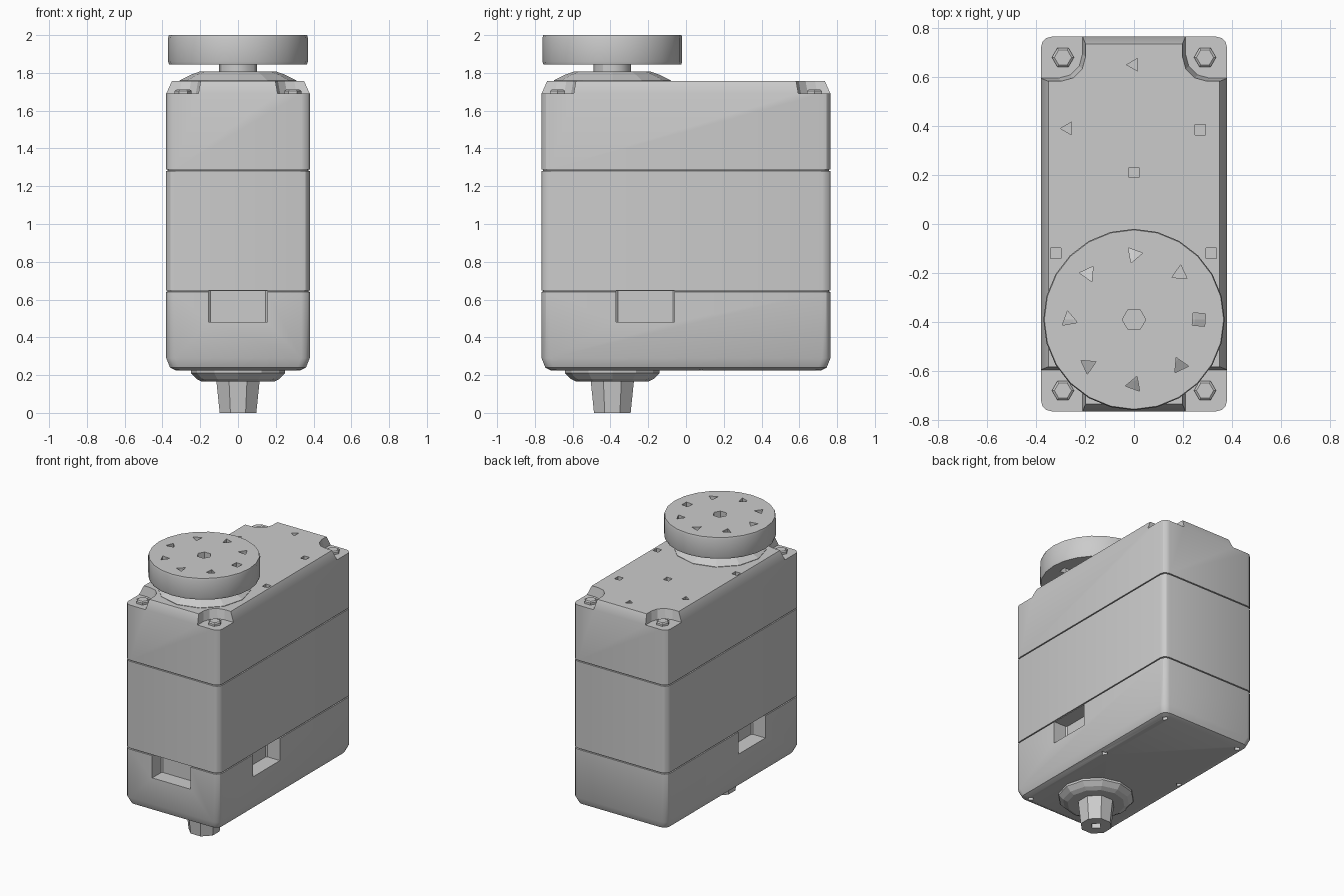
import bpy, bmesh, math
from mathutils import Vector

cube = bpy.data.objects.get("Cube")
if cube:
    bpy.data.objects.remove(cube, do_unlink=True)

grey = bpy.data.materials.new("plain grey")
grey.use_nodes = True
COLOR = (0.6, 0.6, 0.6, 1)
grey.diffuse_color = COLOR
grey.node_tree.nodes["Principled BSDF"].inputs["Base Color"].default_value = COLOR
AXIS_Y = -0.39  # output shaft position


def loft(bm, rings):
    """Skin a stack of closed point rings and cap both ends."""
    loops = [[bm.verts.new(p) for p in ring] for ring in rings]
    for a, b in zip(loops, loops[1:]):
        for i in range(len(a)):
            j = (i + 1) % len(a)
            bm.faces.new((a[i], a[j], b[j], b[i]))
    bm.faces.new(loops[0][::-1])
    bm.faces.new(loops[-1])


def rounded_rect(cx, cy, hx, hy, r, z, seg=3):
    pts = []
    for k, (sx, sy) in enumerate(((1, 1), (-1, 1), (-1, -1), (1, -1))):
        for s in range(seg + 1):
            a = math.pi / 2 * (k + s / seg)
            pts.append(Vector((cx + sx * (hx - r) + r * math.cos(a),
                               cy + sy * (hy - r) + r * math.sin(a), z)))
    return pts


def circle(cx, cy, r, z, n, turn=0):
    return [Vector((cx + r * math.cos(turn + math.tau * i / n),
                    cy + r * math.sin(turn + math.tau * i / n), z)) for i in range(n)]


def lathe(bm, cx, cy, profile, n, turn=0):
    loft(bm, [circle(cx, cy, r, z, n, turn) for r, z in profile])


def finish(name, bm, smooth=True):
    mesh = bpy.data.meshes.new(name)
    bmesh.ops.recalc_face_normals(bm, faces=bm.faces)
    bm.to_mesh(mesh)
    bm.free()
    mesh.materials.append(grey)
    ob = bpy.data.objects.new(name, mesh)
    bpy.context.collection.objects.link(ob)
    if smooth:
        activate(ob)
        bpy.ops.object.shade_smooth_by_angle(angle=math.radians(30))
    return ob


def activate(ob):
    bpy.ops.object.select_all(action="DESELECT")
    ob.select_set(True)
    bpy.context.view_layer.objects.active = ob


def carve(ob, bm):
    """Subtract the cutter mesh from ob, then discard the cutter."""
    cutter = finish("cutter", bm, smooth=False)
    cutter.hide_render = True
    activate(ob)
    mod = ob.modifiers.new("carve", "BOOLEAN")
    mod.operation = "DIFFERENCE"
    mod.solver = "EXACT"
    mod.object = cutter
    bpy.ops.object.modifier_apply(modifier=mod.name)
    bpy.data.objects.remove(cutter, do_unlink=True)


# Case, with two shallow seams around it
section = [(0.05, 0.225), (0.02, 0.24), (0, 0.29)]
for seam in (0.645, 1.285):
    section += [(0, seam - 0.004), (0.008, seam - 0.003), (0.008, seam + 0.003), (0, seam + 0.004)]
section += [(0, 1.69), (0.03, 1.757)]
bm = bmesh.new()
loft(bm, [rounded_rect(0, 0, 0.38 - d, 0.765 - d, 0.045, z) for d, z in section])
case = finish("case", bm)

# Corner screw pockets, cable sockets and dimples cut into the case
bm = bmesh.new()
for sx in (-1, 1):
    for sy in (-1, 1):
        loft(bm, [rounded_rect(sx * 0.45, sy * 0.84, 0.25 + d, 0.255 + d, 0.1, z)
                  for d, z in ((-0.01, 1.69), (0.01, 1.8))])
        lathe(bm, sx * 0.31, sy * 0.69, [(0.022, 0.2), (0.022, 0.28)], 4)
    loft(bm, [rounded_rect(sx * 0.38, -0.215, 0.11, 0.155, 0.01, z, 1) for z in (0.48, 0.645)])
    lathe(bm, sx * 0.32, 0.08, [(0.022, 0.2), (0.022, 0.28)], 4)
loft(bm, [rounded_rect(0, -0.765, 0.155, 0.11, 0.01, z, 1) for z in (0.48, 0.645)])
for x, y, n in ((0, 0.65, 3), (-0.27, 0.39, 3), (0.27, 0.385, 4),
                (0, 0.21, 4), (-0.32, -0.12, 4), (0.315, -0.12, 4)):
    lathe(bm, x, y, [(0.03, 1.7), (0.03, 1.8)], n, math.pi / n)
carve(case, bm)

# Corner screws
for sx, side in ((-1, "right"), (1, "left")):
    for sy, end in ((-1, "front"), (1, "back")):
        bm = bmesh.new()
        lathe(bm, sx * 0.29, sy * 0.68, [(0.045, 1.68), (0.045, 1.705), (0.035, 1.712)], 6)
        finish(f"{end}_{side}_screw", bm, smooth=False)

# Raised bearing collar and shaft under the horn
bm = bmesh.new()
lathe(bm, 0, AXIS_Y, [(0.31, 1.74), (0.31, 1.76), (0.25, 1.79), (0.2, 1.808)], 12)
finish("top_collar", bm, smooth=False)
bm = bmesh.new()
lathe(bm, 0, AXIS_Y, [(0.1, 1.79), (0.1, 1.87)], 12)
finish("output_shaft", bm)

# Round horn with a ring of triangular holes and a centre recess
bm = bmesh.new()
lathe(bm, 0, AXIS_Y, [(0.365, 1.845), (0.37, 1.86), (0.37, 1.985), (0.366, 2.0)], 24)
horn = finish("horn", bm)
bm = bmesh.new()
for i in range(8):
    a = math.tau * i / 8
    lathe(bm, 0.265 * math.cos(a), AXIS_Y + 0.265 * math.sin(a),
          [(0.036, 1.8), (0.036, 2.1)], 4 if i == 0 else 3, a + 0.7)
lathe(bm, 0, AXIS_Y, [(0.048, 1.94), (0.048, 2.1)], 6)
carve(horn, bm)

# Lower collar and tapered rear pivot with a screw hole
bm = bmesh.new()
lathe(bm, 0, AXIS_Y, [(0.19, 0.165), (0.22, 0.18), (0.25, 0.21), (0.25, 0.24)], 12)
finish("bottom_collar", bm, smooth=False)
bm = bmesh.new()
lathe(bm, 0, AXIS_Y, [(0.105, 0), (0.125, 0.18)], 8, math.pi / 8)
pivot = finish("rear_pivot", bm, smooth=False)
bm = bmesh.new()
lathe(bm, 0, AXIS_Y, [(0.04, -0.1), (0.04, 0.1)], 4)
carve(pivot, bm)
